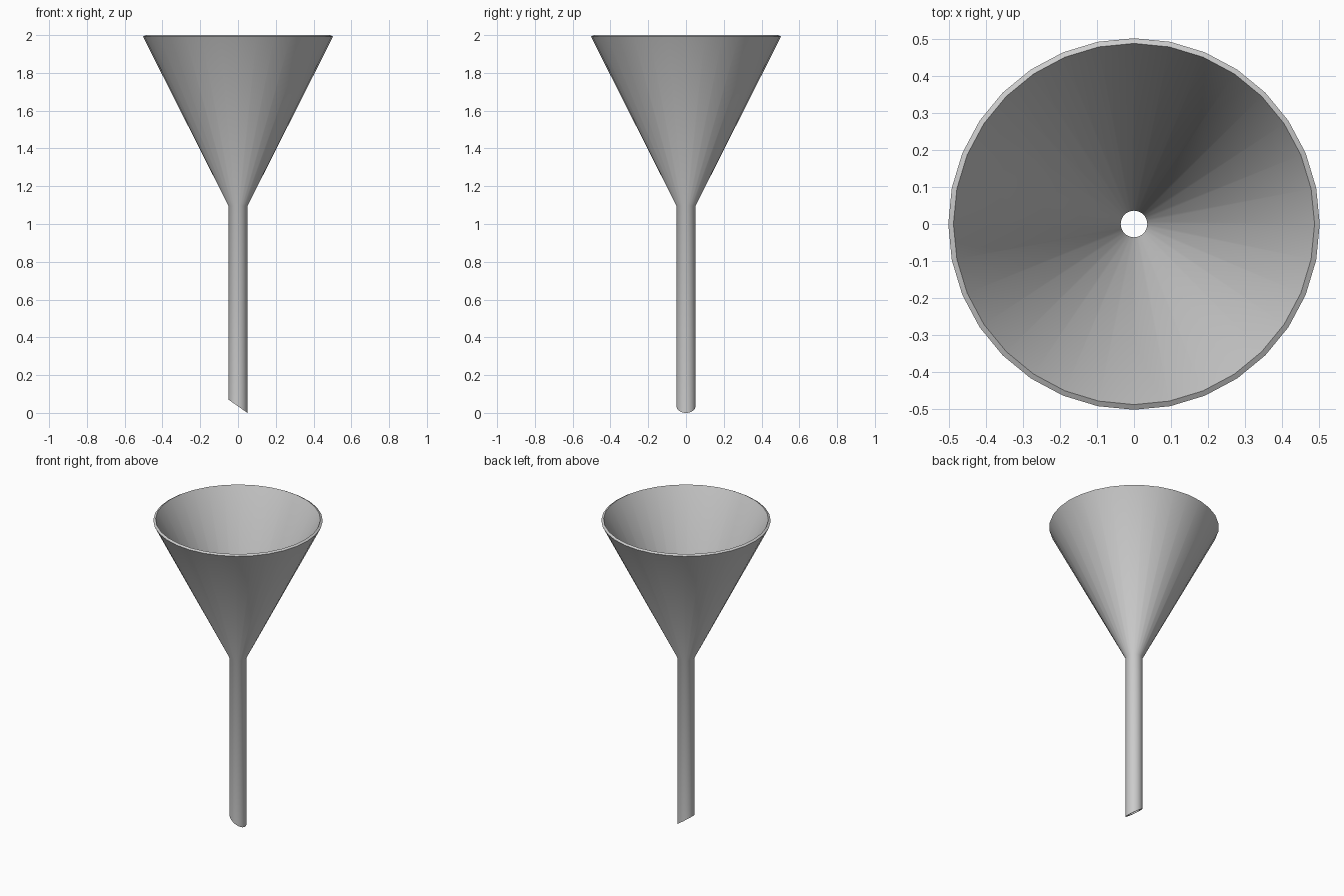
import bpy, bmesh, math

if "Cube" in bpy.data.objects:
    bpy.data.objects.remove(bpy.data.objects["Cube"])

SIDES = 32

# Closed wall profile (radius, z): outer spout, outer cone, tilted rim, inner cone, inner spout
profile = [(0.05, 0.0), (0.05, 1.095), (0.503, 1.992),
           (0.489, 2.0), (0.036, 1.1), (0.036, 0.0)]

bm = bmesh.new()
rings = []
for i, (r, z) in enumerate(profile):
    ring = []
    for k in range(SIDES):
        a = 2 * math.pi * k / SIDES
        x, y = r * math.cos(a), r * math.sin(a)
        # Slanted spout tip: low on +x, high on -x
        tip = 0.035 - 0.7 * x if i in (0, len(profile) - 1) else z
        ring.append(bm.verts.new((x, y, tip)))
    rings.append(ring)

# Bridge neighbouring rings, last one back to the first
for i, a in enumerate(rings):
    b = rings[(i + 1) % len(rings)]
    for k in range(SIDES):
        n = (k + 1) % SIDES
        bm.faces.new((a[k], a[n], b[n], b[k]))
bmesh.ops.recalc_face_normals(bm, faces=bm.faces)

mesh = bpy.data.meshes.new("funnel")
bm.to_mesh(mesh)
bm.free()
funnel = bpy.data.objects.new("funnel", mesh)
bpy.context.collection.objects.link(funnel)

# Smooth round walls, crisp rim and tip
bpy.context.view_layer.objects.active = funnel
funnel.select_set(True)
bpy.ops.object.shade_smooth_by_angle(angle=math.radians(35))
